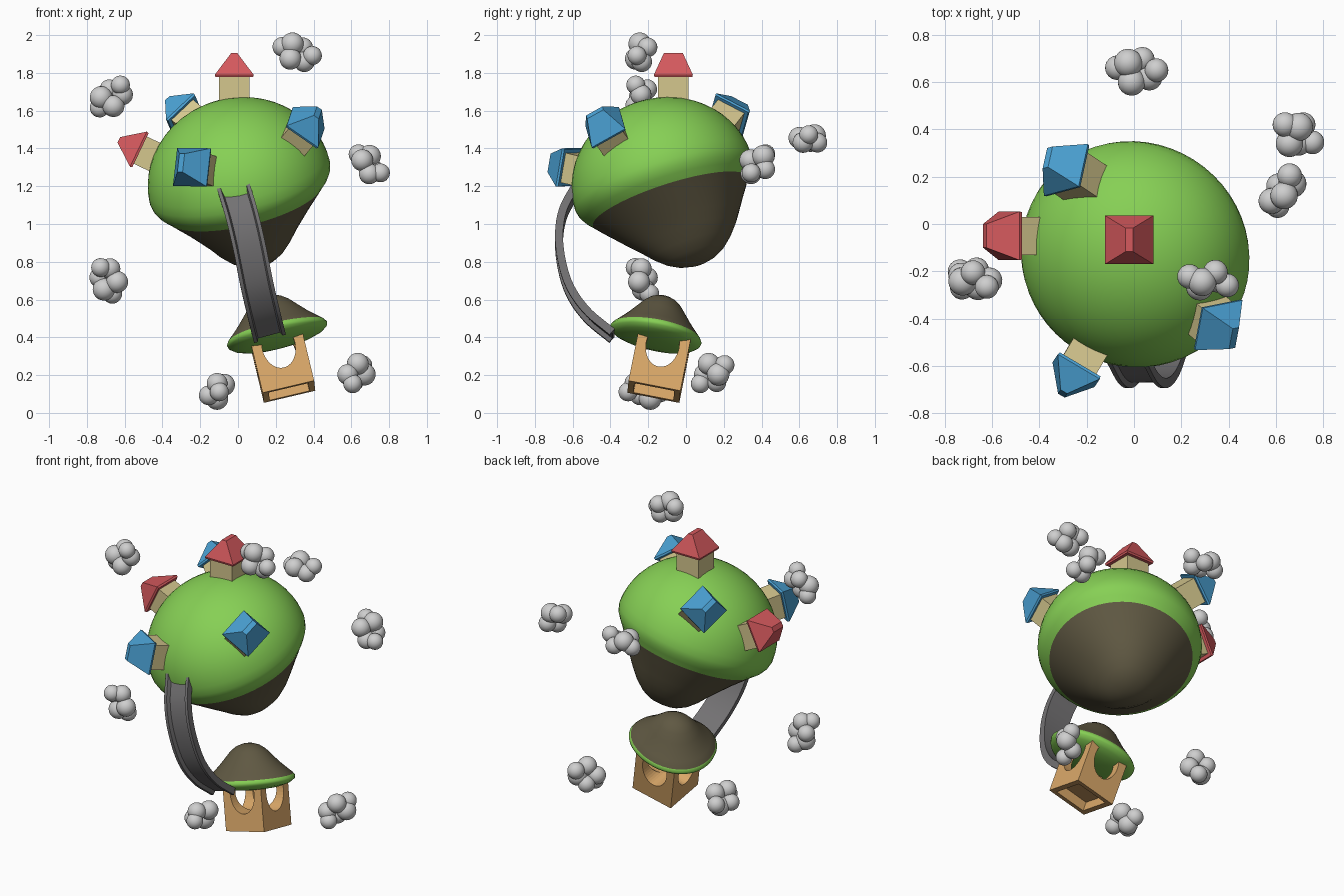
import bpy, bmesh, math
from mathutils import Vector, Matrix

if "Cube" in bpy.data.objects:
    bpy.data.objects.remove(bpy.data.objects["Cube"])

def mat(name, c):
    m = bpy.data.materials.new(name)
    m.diffuse_color = (*c, 1)
    m.use_nodes = True
    m.node_tree.nodes["Principled BSDF"].inputs["Base Color"].default_value = m.diffuse_color
    return m

GRASS = mat("grass green", (0.24, 0.63, 0.09))
EARTH = mat("earth brown", (0.115, 0.098, 0.055))
STONE = mat("stone grey", (0.17, 0.165, 0.17))
CREAM = mat("cream wall", (0.66, 0.57, 0.27))
RED = mat("roof red", (0.66, 0.10, 0.11))
BLUE = mat("roof blue", (0.07, 0.36, 0.66))
WOOD = mat("warm wood", (0.70, 0.39, 0.14))
CLOUD = mat("cloud white", (0.62, 0.62, 0.62))

def frame(loc, axis, spin=0):
    """Matrix that moves local z onto an axis at a place."""
    q = Vector((0, 0, 1)).rotation_difference(Vector(axis))
    return Matrix.Translation(loc) @ q.to_matrix().to_4x4() @ Matrix.Rotation(spin, 4, 'Z')

def make(name, bm, mats, mtx=Matrix(), smooth=None):
    bmesh.ops.recalc_face_normals(bm, faces=bm.faces)
    me = bpy.data.meshes.new(name)
    bm.to_mesh(me)
    bm.free()
    for m in mats:
        me.materials.append(m)
    ob = bpy.data.objects.new(name, me)
    bpy.context.collection.objects.link(ob)
    ob.matrix_world = mtx
    if smooth:
        bpy.context.view_layer.objects.active = ob
        ob.select_set(True)
        bpy.ops.object.shade_smooth_by_angle(angle=math.radians(smooth))
        ob.select_set(False)
    return ob

def bridge_rings(bm, a, b):
    n = len(a)
    return [bm.faces.new((a[i], a[(i + 1) % n], b[(i + 1) % n], b[i])) for i in range(n)]

def catmull(pts, steps):
    p = [Vector(q) for q in pts]
    p = [2 * p[0] - p[1]] + p + [2 * p[-1] - p[-2]]
    out = []
    for i in range(1, len(p) - 2):
        for s in range(steps):
            t = s / steps
            a, b, c, d = p[i - 1:i + 3]
            out.append(0.5 * (2 * b + (c - a) * t + (2 * a - 5 * b + 4 * c - d) * t * t
                              + (3 * b - a - 3 * c + d) * t ** 3))
    return out + [p[-2]]

def island(name, prof, loc, axis, split, mats, lump, shift=0, widen=0, low=0, n=56):
    """Lathe of (height, radius); faces below the split height get the second colour."""
    bm = bmesh.new()
    rings = []
    for h, r in prof[1:-1]:
        t = min(1, max(0, (low - h) / 0.25))
        ring = []
        for i in range(n):
            a = math.tau * i / n
            k = r * (1 + lump * t * math.sin(3 * a + 1 + 4 * h))
            ring.append(bm.verts.new((k * math.cos(a), k * math.sin(a) * (1 + widen * t) + shift * t, h)))
        rings.append(ring)
    for a, b in zip(rings, rings[1:]):
        bridge_rings(bm, a, b)
    for ring, (h, r) in ((rings[0], prof[0]), (rings[-1], prof[-1])):
        t = min(1, max(0, (low - h) / 0.25))
        tip = bm.verts.new((0, shift * t, h))
        for i in range(n):
            bm.faces.new((ring[i], ring[(i + 1) % n], tip))
    for f in bm.faces:
        f.material_index = 1 if f.calc_center_median().z < split else 0
    return make(name, bm, mats, frame(loc, axis), 60)

# big island: grass dome over an earth root, tipped to the front left
dome = [(0.446 * math.cos(i * math.pi / 28), 0.49 * math.sin(i * math.pi / 28)) for i in range(15)]
root = [(-0.04, 0.48), (-0.075, 0.458), (-0.11, 0.425), (-0.15, 0.39), (-0.2, 0.345), (-0.26, 0.295),
        (-0.32, 0.245), (-0.38, 0.198), (-0.43, 0.148), (-0.46, 0.1), (-0.476, 0.05), (-0.482, 0)]
island("big_island", dome + root, (0.01, -0.12, 1.22), (-0.24, -0.32, 1), -0.1,
       (GRASS, EARTH), 0.03, 0.045, 0.1, -0.08)

# small upside-down island: earth peak above, grass below
UP = Vector((-0.24, 0.2, 1)).normalized()
peak = [(0.208, 0), (0.204, 0.035), (0.19, 0.075), (0.165, 0.11), (0.12, 0.152), (0.08, 0.19), (0.045, 0.228),
        (0.015, 0.262), (0, 0.272), (-0.015, 0.268), (-0.035, 0.24), (-0.052, 0.19), (-0.063, 0.12), (-0.068, 0)]
ob = island("small_island", peak, (0.2, -0.155, 0.42), UP, 0.014, (EARTH, GRASS), 0.04, low=0.18)
ob.scale = (1, 0.9, 1)

# curved stone road between the two grass sides
path = catmull([(-0.025, -0.57, 1.2), (0.02, -0.65, 1.05), (0.06, -0.668, 0.88),
                (0.1, -0.625, 0.68), (0.135, -0.53, 0.53), (0.165, -0.39, 0.41)], 6)
section = [(-0.087, 0.024), (-0.068, 0.024), (-0.06, 0), (0.06, 0), (0.068, 0.024), (0.087, 0.024),
           (0.087, -0.018), (-0.087, -0.018)]
bm = bmesh.new()
rings = []
for i, p in enumerate(path):
    d = (path[min(i + 1, len(path) - 1)] - path[max(i - 1, 0)]).normalized()
    w = Vector((0.96, 0, 0.26))
    w = (w - w.dot(d) * d).normalized()
    out = d.cross(w)
    if out.y > 0 and i == 0 or out.dot(Vector((-0.1, -0.8, -0.5))) < 0:
        out = -out
    rings.append([bm.verts.new(p + w * s + out * o) for s, o in section])
for a, b in zip(rings, rings[1:]):
    bridge_rings(bm, a, b)
bm.faces.new(rings[0])
bm.faces.new(rings[-1])
make("stone_road", bm, (STONE,), smooth=30)

# houses: cream box with a hipped roof, standing out from the ground
def house(name, loc, axis, roof, spin=0):
    m = frame(loc, axis, spin)
    bm = bmesh.new()
    bmesh.ops.create_cube(bm, size=1, matrix=Matrix.Translation((0, 0, 0.035)) @ Matrix.Diagonal((0.16, 0.16, 0.17, 1)))
    make(name + "_walls", bm, (CREAM,), m)
    bm = bmesh.new()
    levels = [(0.1, 0.1, 0.118), (0.103, 0.103, 0.13), (0.016, 0.05, 0.245)]
    rings = [[bm.verts.new((sx * x, sy * y, z)) for sx, sy in ((-1, -1), (1, -1), (1, 1), (-1, 1))]
             for x, y, z in levels]
    for a, b in zip(rings, rings[1:]):
        bridge_rings(bm, a, b)
    bm.faces.new(rings[0])
    bm.faces.new(rings[-1])
    make(name + "_roof", bm, (roof,), m)

house("top_house", (-0.02, -0.067, 1.66), (0, 0, 1), RED)
house("left_house", (-0.41, -0.05, 1.34), (-0.9, 0, 0.43), RED)
house("back_house", (-0.2, 0.17, 1.5), (-0.67, 0.45, 0.58), BLUE)
house("right_house", (0.285, -0.365, 1.425), (0.56, -0.48, 0.67), BLUE)
house("front_house", (-0.18, -0.51, 1.275), (-0.5, -0.85, 0.2), BLUE, math.radians(-31))

# hanging wooden arch block with a recessed underside
block = frame((0.27, -0.17, 0.112), UP)
def box(name, size, z):
    bm = bmesh.new()
    bmesh.ops.create_cube(bm, size=1, matrix=Matrix.Translation((0, 0, z)) @ Matrix.Diagonal((*size, 1)))
    return make(name, bm, (WOOD,), block)

arch = box("arch_block", (0.28, 0.28, 0.3), 0.15)
cutters = [box("recess_cutter", (0.215, 0.215, 0.12), 0)]
for turn in (0, math.pi / 2):
    bm = bmesh.new()
    bmesh.ops.create_cone(bm, cap_ends=True, segments=40, radius1=0.088, radius2=0.088, depth=0.6,
                          matrix=Matrix.Translation((0, 0, 0.225)) @ Matrix.Diagonal((1, 1, 1.35, 1))
                          @ Matrix.Rotation(turn, 4, 'Z') @ Matrix.Rotation(math.pi / 2, 4, 'X'))
    cutters.append(make("arch_cutter", bm, (WOOD,), block))
for c in cutters:
    c.hide_render = True
    c.display_type = 'WIRE'
    b = arch.modifiers.new("cut", 'BOOLEAN')
    b.operation, b.object, b.solver = 'DIFFERENCE', c, 'EXACT'
bev = arch.modifiers.new("soft edges", 'BEVEL')
bev.width, bev.segments, bev.limit_method = 0.007, 2, 'ANGLE'
bev.angle_limit = math.radians(40)

# clouds: clumps of balls lying around the islands
BALLS = [(-0.08, 0.02, 0, 0.052), (-0.035, 0, 0.035, 0.06), (-0.02, -0.03, -0.04, 0.058),
         (0.025, 0.04, 0.03, 0.052), (0.055, 0, -0.035, 0.055), (0.085, -0.02, 0.012, 0.05)]
SPOTS = [(0.31, -0.24, 1.91), (-0.675, -0.24, 1.67), (0.69, 0.38, 1.32), (0.01, 0.65, 1.45),
         (-0.69, -0.23, 0.7), (-0.11, -0.22, 0.115), (0.63, 0.14, 0.21)]
for i, s in enumerate(SPOTS):
    bm = bmesh.new()
    for x, y, z, r in BALLS:
        bmesh.ops.create_uvsphere(bm, u_segments=24, v_segments=14, radius=r, matrix=Matrix.Translation((x, y, z)))
    make(f"cloud_{i + 1}", bm, (CLOUD,), frame(s, Vector(s) - Vector((0, -0.12, 1))), 60)
